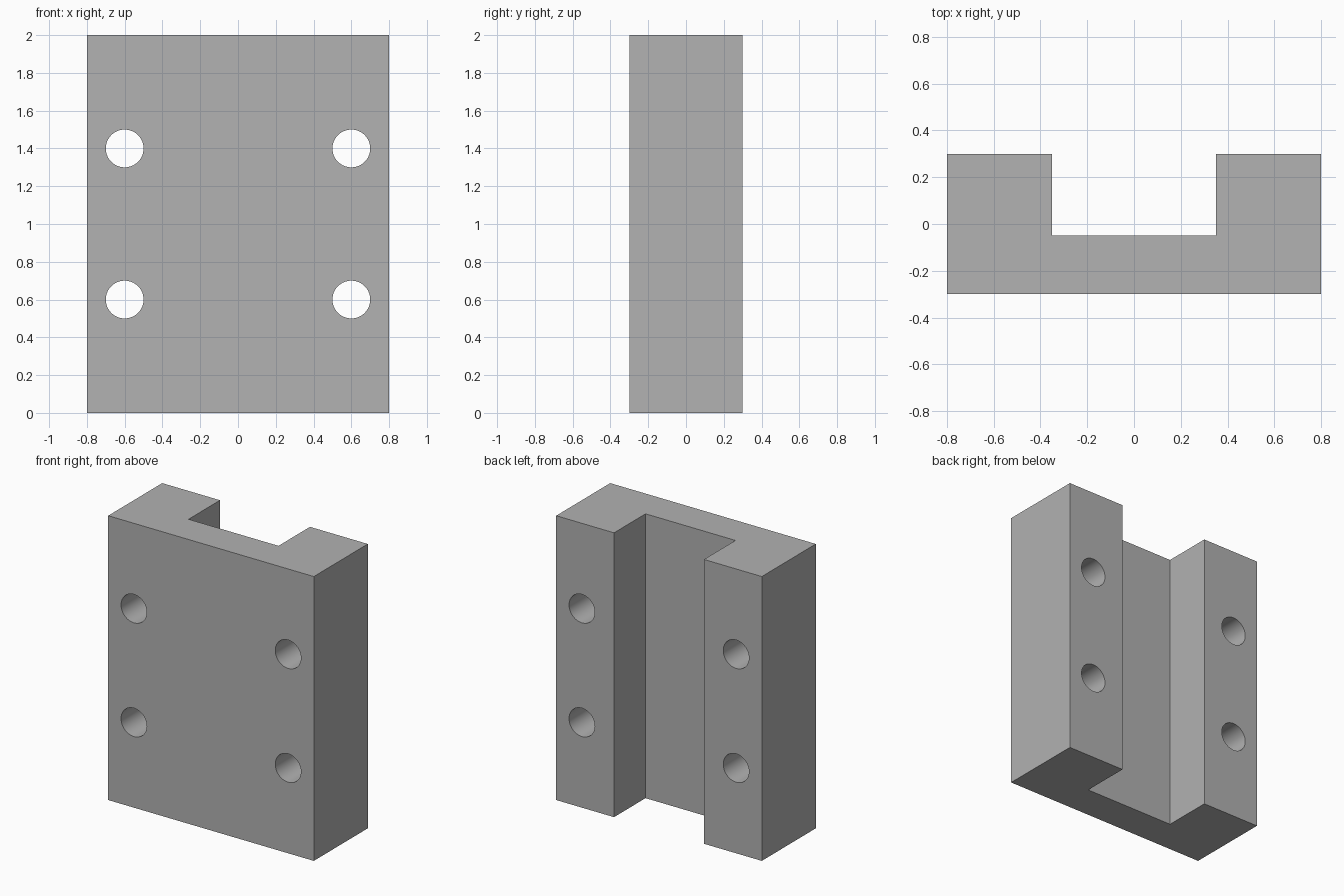
import bpy
import bmesh
import math

default = bpy.data.objects.get("Cube")
if default:
    bpy.data.objects.remove(default, do_unlink=True)

HEIGHT, HALF_WIDTH, HALF_DEPTH = 2.0, 0.8, 0.3
CHANNEL_HALF, CHANNEL_FLOOR = 0.35, -0.05
HOLE_RADIUS = 0.1

grey = bpy.data.materials.new("plain grey")
grey.use_nodes = True
colour = (0.445, 0.445, 0.445, 1)
grey.diffuse_color = colour
grey.node_tree.nodes["Principled BSDF"].inputs["Base Color"].default_value = colour

# Block with a rear channel: U-shaped profile extruded upwards
right_half = [(-HALF_WIDTH, -HALF_DEPTH), (-HALF_WIDTH, HALF_DEPTH),
              (-CHANNEL_HALF, HALF_DEPTH), (-CHANNEL_HALF, CHANNEL_FLOOR)]
profile = right_half + [(-x, y) for x, y in reversed(right_half)]
bm = bmesh.new()
base = bm.faces.new([bm.verts.new((x, y, 0)) for x, y in profile])
extruded = bmesh.ops.extrude_face_region(bm, geom=[base], use_keep_orig=True)
top_verts = [g for g in extruded["geom"] if isinstance(g, bmesh.types.BMVert)]
bmesh.ops.translate(bm, verts=top_verts, vec=(0, 0, HEIGHT))
bmesh.ops.recalc_face_normals(bm, faces=bm.faces)
mesh = bpy.data.meshes.new("channel_block")
bm.to_mesh(mesh)
bm.free()
mesh.materials.append(grey)
block = bpy.data.objects.new("channel_block", mesh)
bpy.context.collection.objects.link(block)

# Four bolt holes drilled from front to back
cutters = []
for x in (-0.6, 0.6):
    for z in (0.6, 1.4):
        bpy.ops.mesh.primitive_cylinder_add(
            vertices=64, radius=HOLE_RADIUS, depth=1,
            location=(x, 0, z), rotation=(math.pi / 2, 0, 0))
        cutter = bpy.context.object
        cutter.name = "bolt_hole_cutter"
        cutter.hide_render = True
        cutter.data.materials.append(grey)
        cutters.append(cutter)
        drill = block.modifiers.new("bolt_hole", "BOOLEAN")
        drill.operation = "DIFFERENCE"
        drill.solver = "EXACT"
        drill.object = cutter

bpy.ops.object.select_all(action="DESELECT")
block.select_set(True)
bpy.context.view_layer.objects.active = block
for name in [m.name for m in block.modifiers]:
    bpy.ops.object.modifier_apply(modifier=name)
for cutter in cutters:
    bpy.data.objects.remove(cutter, do_unlink=True)

# Smooth hole walls, crisp block edges
bpy.ops.object.shade_smooth_by_angle(angle=math.radians(30))
